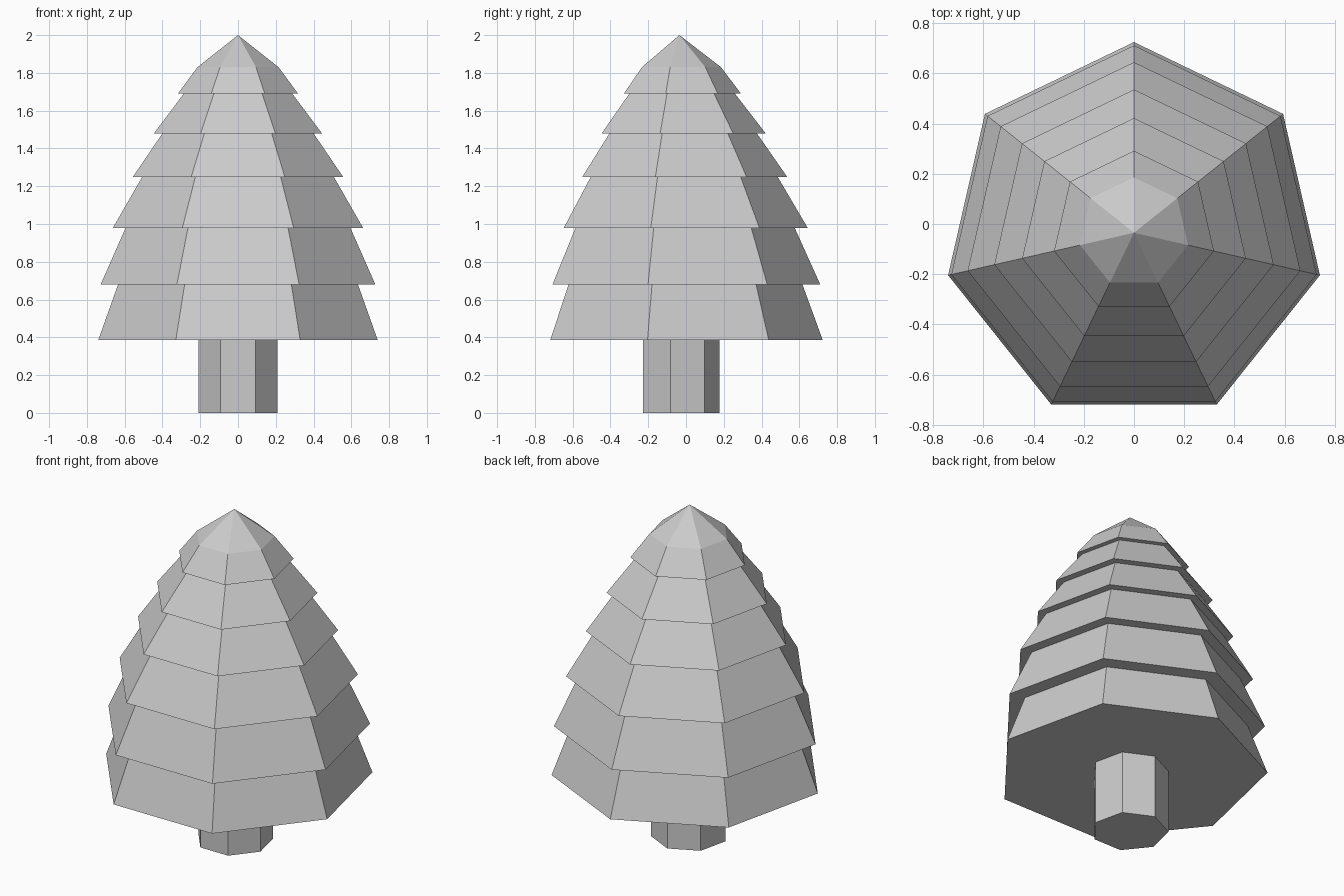
import bpy, bmesh
from math import sin, cos, pi

if "Cube" in bpy.data.objects:
    bpy.data.objects.remove(bpy.data.objects["Cube"])

SIDES = 7
CENTRE_Y = -0.035
TO_RADIUS = 1 / sin(4 * pi / 7)   # half width in x -> corner radius


def lathe(name, profile):
    """Spin a (half width, z) profile into a seven-sided flat-faced solid."""
    bm = bmesh.new()
    rings = []
    for w, z in profile:
        r = w * TO_RADIUS
        if w == 0:
            rings.append([bm.verts.new((0, CENTRE_Y, z))] * SIDES)
            continue
        rings.append([bm.verts.new((r * sin(2 * pi * i / SIDES),
                                    CENTRE_Y + r * cos(2 * pi * i / SIDES), z))
                      for i in range(SIDES)])
    for low, high in zip(rings, rings[1:]):
        for i in range(SIDES):
            j = (i + 1) % SIDES
            corners = list(dict.fromkeys([low[i], low[j], high[j], high[i]]))
            bm.faces.new(corners)
    # close the bottom
    bm.faces.new(rings[0])
    if profile[-1][0] > 0:
        bm.faces.new(rings[-1])
    bmesh.ops.recalc_face_normals(bm, faces=bm.faces)
    mesh = bpy.data.meshes.new(name)
    bm.to_mesh(mesh)
    bm.free()
    obj = bpy.data.objects.new(name, mesh)
    bpy.context.collection.objects.link(obj)
    return obj


# Trunk
lathe("trunk", [(0.208, 0), (0.208, 0.385)])

# Foliage: each tier is (bottom z, wide bottom, narrow top), stacked and capped by a point
tiers = [(0.385, 0.74, 0.635), (0.68, 0.727, 0.595), (0.98, 0.662, 0.507),
         (1.25, 0.556, 0.40), (1.48, 0.445, 0.287), (1.69, 0.318, 0.215)]
tops = [t[0] for t in tiers[1:]] + [1.83]
profile = []
for (z, wide, narrow), top in zip(tiers, tops):
    profile += [(wide, z), (narrow, top)]
profile.append((0, 2.0))
lathe("foliage", profile)
